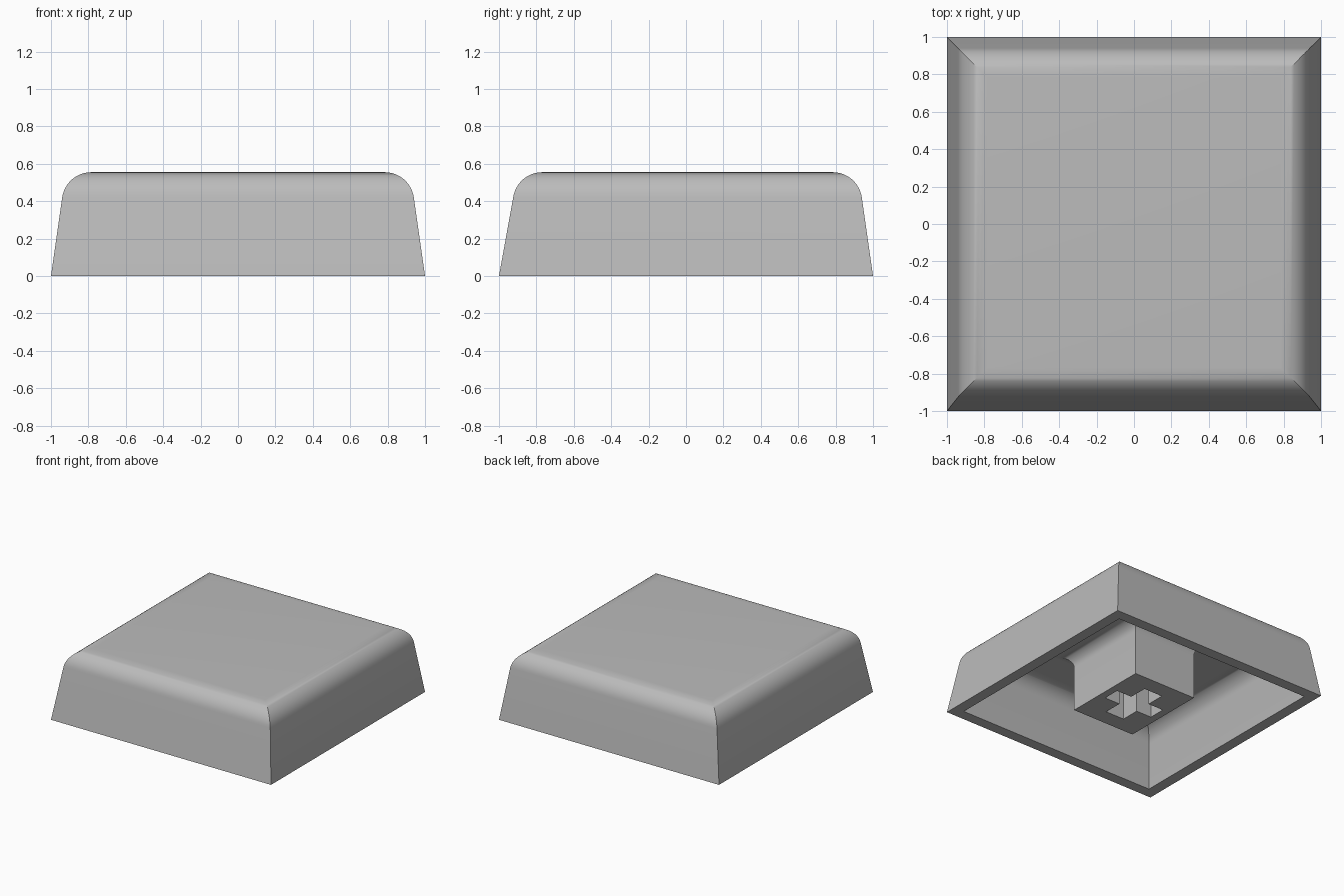
import bpy
import bmesh
from math import sin, cos, sqrt, pi, atan

cube = bpy.data.objects.get("Cube")
if cube:
    bpy.data.objects.remove(cube, do_unlink=True)

SIDE_SLOPE, FRONT_SLOPE = 0.143, 0.181
STEPS = 12

grey = bpy.data.materials.new("mid grey plastic")
grey.use_nodes = True
colour = (0.5, 0.5, 0.5, 1)
grey.diffuse_color = colour
grey.node_tree.nodes["Principled BSDF"].inputs["Base Color"].default_value = colour


def make_object(name, bm):
    bmesh.ops.recalc_face_normals(bm, faces=bm.faces)
    mesh = bpy.data.meshes.new(name)
    bm.to_mesh(mesh)
    bm.free()
    mesh.materials.append(grey)
    obj = bpy.data.objects.new(name, mesh)
    bpy.context.collection.objects.link(obj)
    return obj


def loft(name, rings):
    """Join rings of points into a closed solid, capped at both ends."""
    bm = bmesh.new()
    loops = [[bm.verts.new(p) for p in ring] for ring in rings]
    for a, b in zip(loops, loops[1:]):
        for i in range(len(a)):
            j = (i + 1) % len(a)
            bm.faces.new((a[i], a[j], b[j], b[i]))
    bm.faces.new(loops[0])
    bm.faces.new(loops[-1])
    return make_object(name, bm)


def rectangle(right, front, back, z):
    return [(-right, -front, z), (right, -front, z), (right, back, z), (-right, back, z)]


def reach(base, slope, height, radius, z):
    """Distance of a sloped wall with a rounded top edge from the centre."""
    lean = sqrt(1 + slope * slope)
    middle = height - radius
    if z <= middle + radius * slope / lean:
        return base - slope * z
    centre = base - slope * middle - radius * lean
    return centre + sqrt(max(0, radius ** 2 - (z - middle) ** 2))


def dome(base, height, radius):
    """Rings of a tapered, round-edged block from the bottom upwards."""
    start = atan(SIDE_SLOPE)
    angles = [start + (pi / 2 - start) * i / STEPS for i in range(STEPS + 1)]
    levels = [0] + [height - radius + radius * sin(a) for a in angles]
    rings = []
    for z in levels:
        side = reach(base, SIDE_SLOPE, height, radius, z)
        front = reach(base, FRONT_SLOPE, height, radius, z)
        rings.append(rectangle(side, front, side, z))
    return rings


# Hollow cap: outside from the top down, then inside from the rim up
outer = dome(1, 0.555, 0.157)
inner = dome(0.91, 0.465, 0.14)
shell = loft("cap_shell", outer[::-1] + inner)

# Mounting post, flared where it meets the ceiling
half_x, half_y, flare, ceiling = 0.286, 0.36, 0.1, 0.465
post_rings = [rectangle(half_x, half_y, half_y, 0)]
for i in range(9):
    a = pi / 2 * i / 8
    grow = flare * (1 - cos(a))
    z = ceiling - flare + flare * sin(a)
    post_rings.append(rectangle(half_x + grow, half_y + grow, half_y + grow, z))
post = loft("mounting_post", post_rings)

# Cross-shaped socket cut up into the post
arm, u, v = 0.225, 0.085, 0.07
quarter = [(arm, v), (u, v), (u, arm)]
cross = quarter + [(-x, y) for x, y in quarter[::-1]]
cross += [(-x, -y) for x, y in cross]
cutter = loft("socket_cutter", [[(x, y, z) for x, y in cross] for z in (-0.1, 0.4)])
cutter.hide_render = True
cut = post.modifiers.new("socket", 'BOOLEAN')
cut.operation = 'DIFFERENCE'
cut.solver = 'EXACT'
cut.object = cutter
bpy.context.view_layer.objects.active = post
bpy.ops.object.modifier_apply(modifier=cut.name)
bpy.data.objects.remove(cutter, do_unlink=True)

# Smooth the rounded edges, keep the mitred corners sharp
for obj in (shell, post):
    bpy.ops.object.select_all(action='DESELECT')
    obj.select_set(True)
    bpy.context.view_layer.objects.active = obj
    bpy.ops.object.shade_smooth_by_angle(angle=pi / 6)
